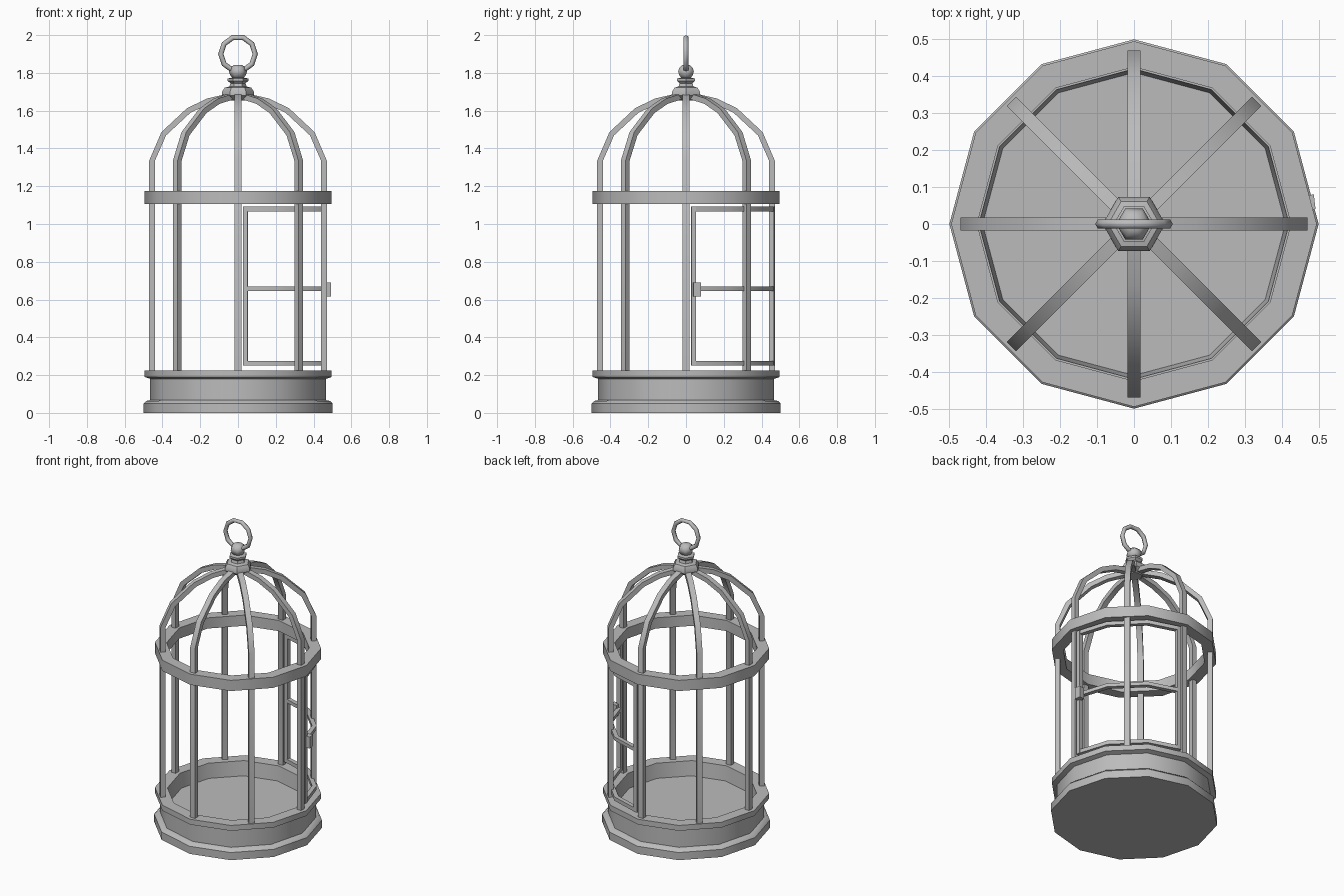
import bpy, bmesh, math
from math import cos, sin, pi, radians
from mathutils import Vector, Matrix

cube = bpy.data.objects.get("Cube")
if cube:
    bpy.data.objects.remove(cube, do_unlink=True)

metal = bpy.data.materials.new("grey_metal")
metal.use_nodes = True
GREY = (0.5, 0.5, 0.5, 1)
metal.diffuse_color = GREY
metal.node_tree.nodes["Principled BSDF"].inputs["Base Color"].default_value = GREY


def finish(name, bm, angle=35):
    bmesh.ops.recalc_face_normals(bm, faces=bm.faces)
    mesh = bpy.data.meshes.new(name)
    bm.to_mesh(mesh)
    bm.free()
    ob = bpy.data.objects.new(name, mesh)
    bpy.context.collection.objects.link(ob)
    mesh.materials.append(metal)
    bpy.ops.object.select_all(action="DESELECT")
    ob.select_set(True)
    bpy.context.view_layer.objects.active = ob
    bpy.ops.object.shade_smooth_by_angle(angle=radians(angle))
    return ob


def bridge(bm, loops, closed):
    """Skin consecutive rings of vertices, capping both ends of an open run."""
    count = len(loops)
    for i in range(count if closed else count - 1):
        a, b = loops[i], loops[(i + 1) % count]
        for j in range(len(a)):
            k = (j + 1) % len(a)
            bm.faces.new((a[j], a[k], b[k], b[j]))
    if not closed:
        bm.faces.new(loops[0])
        bm.faces.new(loops[-1])


def lathe(name, profile, sides, closed=False, angle=35):
    """Turn (radius, height) points about the vertical axis."""
    bm = bmesh.new()
    loops = [[bm.verts.new((r * cos(2 * pi * s / sides), r * sin(2 * pi * s / sides), z))
              for s in range(sides)] for r, z in profile]
    bridge(bm, loops, closed)
    return finish(name, bm, angle)


def box(bm, lo, hi, turn=0):
    size = Vector(hi) - Vector(lo)
    mid = (Vector(hi) + Vector(lo)) / 2
    matrix = (Matrix.Rotation(radians(turn), 4, "Z") @ Matrix.Translation(mid)
              @ Matrix.Diagonal((*size, 1)))
    bmesh.ops.create_cube(bm, size=1, matrix=matrix)


# Stepped tray: foot, recessed body, rim, tapered inner wall and floor
lathe("base_tray", [(0.5, 0), (0.5, 0.05), (0.487, 0.063), (0.465, 0.068), (0.465, 0.18),
                    (0.495, 0.19), (0.495, 0.225), (0.42, 0.225), (0.41, 0.13)], 12)

# Hoop round the bars
lathe("upper_hoop", [(0.495, 1.105), (0.495, 1.175), (0.425, 1.175), (0.425, 1.105)],
      12, closed=True)

# Eight bars, each running up and bending into the dome
path = [Vector(p) for p in ((0.455, 0.2), (0.455, 1.335), (0.393, 1.478),
                            (0.262, 1.6), (0.16, 1.65), (0.03, 1.68))]
bm = bmesh.new()
for n in range(8):
    spin = Matrix.Rotation(n * pi / 4, 3, "Z")
    loops = []
    for i, p in enumerate(path):
        along = (path[min(i + 1, len(path) - 1)] - path[max(i - 1, 0)]).normalized()
        if i == 0:
            along = Vector((0, 1))
        out = Vector((along.y, -along.x)) * 0.015
        loops.append([bm.verts.new(spin @ Vector((p.x + s * out.x, t * 0.0175, p.y + s * out.y)))
                      for s, t in ((1, 1), (1, -1), (-1, -1), (-1, 1))])
    bridge(bm, loops, False)
finish("cage_bars", bm)

# Curved door: three rails following the cage and two stiles
bm = bmesh.new()
for low, high in ((0.25, 0.275), (0.645, 0.668), (1.067, 1.092)):
    loops = []
    for a in (5, 30, 60, 85):
        c, s = cos(radians(a)), sin(radians(a))
        loops.append([bm.verts.new((r * c, r * s, z)) for r, z in
                      ((0.441, low), (0.469, low), (0.469, high), (0.441, high))])
    bridge(bm, loops, False)
for a in (5, 85):
    box(bm, (0.441, -0.013, 0.25), (0.469, 0.013, 1.092), a)
finish("door_frame", bm)

# Latch on the door stile
bm = bmesh.new()
box(bm, (0.455, -0.02, 0.615), (0.493, 0.02, 0.69), 7)
finish("door_latch", bm)

# Six-sided crown and knob
lathe("crown_collar", [(0.05, 1.655), (0.085, 1.68), (0.085, 1.7), (0.07, 1.722), (0.045, 1.728),
                       (0.04, 1.745), (0.055, 1.758), (0.055, 1.77), (0.03, 1.775)], 6)
lathe("crown_knob", [(0.022, 1.768), (0.04, 1.785), (0.048, 1.807), (0.04, 1.828),
                     (0.022, 1.842)], 6, angle=65)

# Hanging ring
bm = bmesh.new()
loops = []
for n in range(10):
    a = 2 * pi * n / 10
    ring = []
    for k in range(6):
        b = 2 * pi * k / 6
        r = 0.091 + 0.014 * cos(b)
        ring.append(bm.verts.new((r * cos(a), 0.014 * sin(b), 1.9 + r * sin(a))))
    loops.append(ring)
bridge(bm, loops, True)
finish("hanging_ring", bm, 65)
